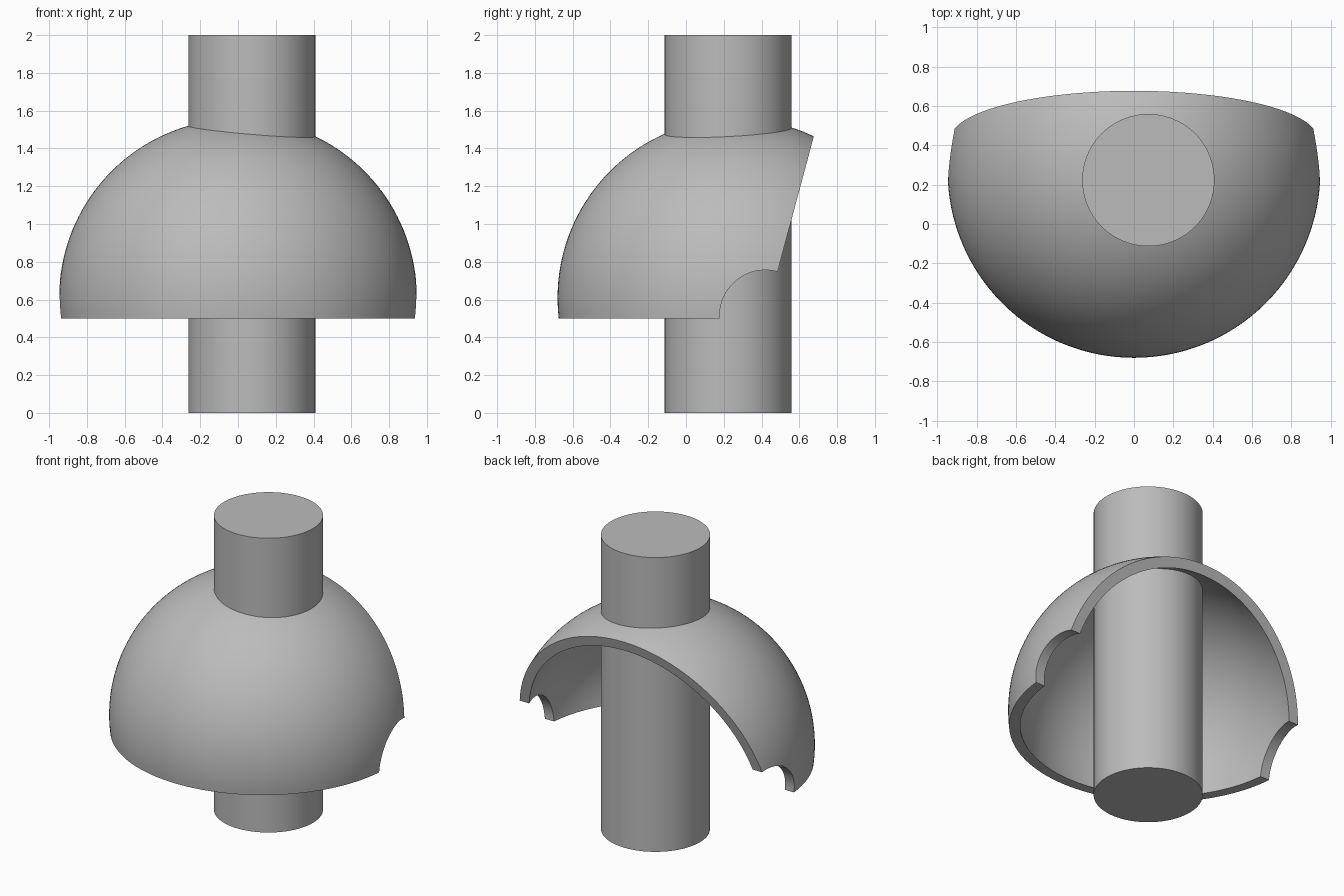
import bpy, bmesh, math
from mathutils import Vector

if "Cube" in bpy.data.objects:
    bpy.data.objects.remove(bpy.data.objects["Cube"])

CENTRE = Vector((0, 0.267, 0.61))   # dome centre
R_OUT, R_IN, RIM_Z = 0.947, 0.879, 0.5

grey = bpy.data.materials.new("plain grey")
grey.diffuse_color = (0.5, 0.5, 0.5, 1)
grey.use_nodes = True
grey.node_tree.nodes["Principled BSDF"].inputs["Base Color"].default_value = grey.diffuse_color


def add_object(name, bm):
    bmesh.ops.recalc_face_normals(bm, faces=bm.faces)
    mesh = bpy.data.meshes.new(name)
    bm.to_mesh(mesh)
    bm.free()
    mesh.materials.append(grey)
    obj = bpy.data.objects.new(name, mesh)
    bpy.context.collection.objects.link(obj)
    return obj


def smooth(obj):
    bpy.ops.object.select_all(action='DESELECT')
    obj.select_set(True)
    bpy.context.view_layer.objects.active = obj
    bpy.ops.object.shade_smooth_by_angle(angle=math.radians(30))


def arc(radius, steps=40):
    """Points from the crown down to the rim plane, in the xz plane."""
    end = math.acos((RIM_Z - CENTRE.z) / radius)
    return [CENTRE + radius * Vector((math.sin(end * i / steps), 0, math.cos(end * i / steps)))
            for i in range(steps + 1)]


# Dome shell: outer and inner arcs joined at the rim and revolved
bm = bmesh.new()
profile = [bm.verts.new(p) for p in arc(R_OUT) + arc(R_IN)[::-1]]
edges = [bm.edges.new(pair) for pair in zip(profile, profile[1:])]
bmesh.ops.spin(bm, geom=profile + edges, cent=CENTRE, axis=(0, 0, 1),
               angle=math.tau, steps=128, use_merge=True)
bmesh.ops.remove_doubles(bm, verts=bm.verts, dist=1e-4)
bmesh.ops.dissolve_degenerate(bm, edges=bm.edges, dist=1e-5)
dome = add_object("dome_shell", bm)

# Cutter: slanted back opening plus the rounded side notches
NOTCH_Y, NOTCH_Z, NOTCH_R = 0.42, 0.514, 0.242
START = math.radians(74.5)          # where the notch meets the slanted cut
outline = [(0.18, 0.3)]
for i in range(33):
    a = math.pi + (START - math.pi) * i / 32
    outline.append((NOTCH_Y + NOTCH_R * math.cos(a), NOTCH_Z + NOTCH_R * math.sin(a)))
y, z = outline[-1]
outline += [(y + (1.9 - z) * math.tan(math.radians(15)), 1.9), (1.6, 1.9), (1.6, 0.3)]
bm = bmesh.new()
face = bm.faces.new([bm.verts.new((-1.5, y, z)) for y, z in outline])
side = bmesh.ops.extrude_face_region(bm, geom=[face])
bmesh.ops.translate(bm, vec=(3, 0, 0),
                    verts=[v for v in side["geom"] if isinstance(v, bmesh.types.BMVert)])
cutter = add_object("opening_cutter", bm)
cutter.hide_render = True

cut = dome.modifiers.new("opening", 'BOOLEAN')
cut.operation = 'DIFFERENCE'
cut.solver = 'EXACT'
cut.object = cutter
bpy.context.view_layer.objects.active = dome
bpy.ops.object.modifier_apply(modifier=cut.name)
bpy.data.objects.remove(cutter)
smooth(dome)

# Post running through the dome
bpy.ops.mesh.primitive_cylinder_add(vertices=96, radius=0.336, depth=2, location=(0.073, 0.223, 1))
post = bpy.context.object
post.name = "post"
post.data.materials.append(grey)
smooth(post)
